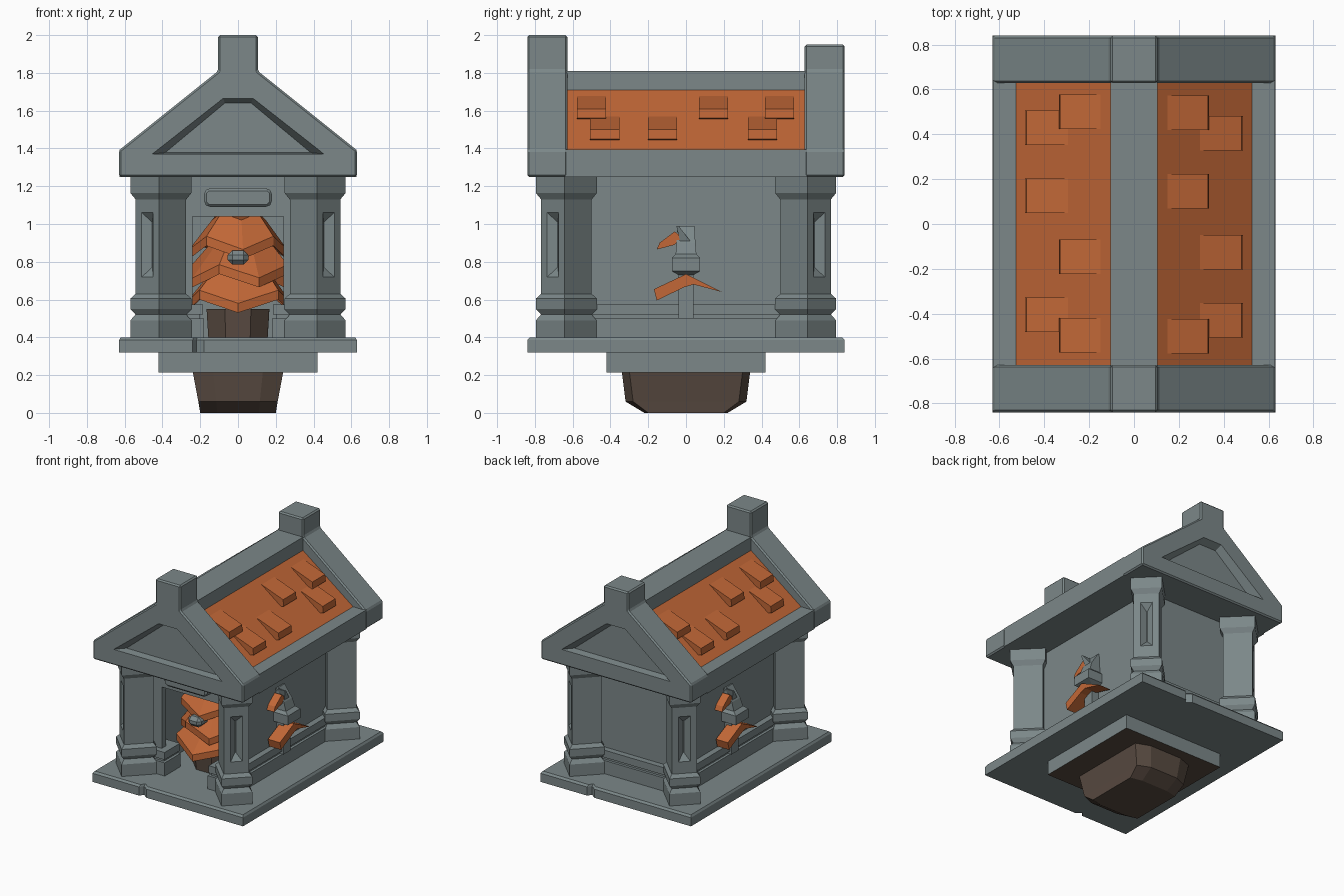
import bpy, bmesh, math, random
from mathutils import Vector

random.seed(4)
cube = bpy.data.objects.get("Cube")
if cube:
    bpy.data.objects.remove(cube, do_unlink=True)


def material(name, rgb):
    m = bpy.data.materials.new(name)
    m.use_nodes = True
    m.diffuse_color = (*rgb, 1)
    m.node_tree.nodes["Principled BSDF"].inputs["Base Color"].default_value = (*rgb, 1)
    return m


STONE = material("grey stone", (0.2, 0.245, 0.25))
ORANGE = material("burnt orange", (0.54, 0.137, 0.038))
BROWN = material("dark brown", (0.1, 0.07, 0.053))


def add_loft(bm, sections):
    """Skin equal-length loops of points and cap both ends."""
    rings = [[bm.verts.new(p) for p in s] for s in sections]
    n = len(rings[0])
    for a, b in zip(rings, rings[1:]):
        for i in range(n):
            j = (i + 1) % n
            bm.faces.new((a[i], a[j], b[j], b[i]))
    bm.faces.new(rings[0])
    bm.faces.new(rings[-1])


def make(name, lofts, *mats, rule=None, bevel=0):
    bm = bmesh.new()
    for sections in lofts:
        add_loft(bm, sections)
    bmesh.ops.recalc_face_normals(bm, faces=bm.faces)
    bm.normal_update()
    if rule:
        for f in bm.faces:
            f.material_index = int(rule(f))
    me = bpy.data.meshes.new(name)
    bm.to_mesh(me)
    bm.free()
    for m in mats:
        me.materials.append(m)
    ob = bpy.data.objects.new(name, me)
    bpy.context.collection.objects.link(ob)
    if bevel:
        mod = ob.modifiers.new("edge", "BEVEL")
        mod.width, mod.segments = bevel, 1
        mod.limit_method = "ANGLE"
    return ob


def carve(ob, sections):
    """Cut a lofted shape out of an object and discard the cutter."""
    cutter = make("cutter", [sections], STONE)
    cutter.hide_render = True
    mod = ob.modifiers.new("cut", "BOOLEAN")
    mod.operation, mod.solver, mod.object = "DIFFERENCE", "EXACT", cutter
    dg = bpy.context.evaluated_depsgraph_get()
    me = bpy.data.meshes.new_from_object(ob.evaluated_get(dg))
    ob.modifiers.clear()
    ob.data = me
    bpy.data.objects.remove(cutter, do_unlink=True)


def box(x0, x1, y0, y1, z0, z1):
    return [[(x0, y0, z), (x1, y0, z), (x1, y1, z), (x0, y1, z)] for z in (z0, z1)]


def along_y(profile, y0, y1):
    return [[(x, y, z) for x, z in profile] for y in (y0, y1)]


def along_x(profile, x0, x1, flip):
    return [[(x, y * flip, z) for y, z in profile] for x in (x0, x1)]


def mirrored(half):
    return half + [(-x, z) for x, z in reversed(half)]


# Hanging rock below the plinth
def rock_ring(x, shoulder, y, z):
    c = x * 0.55
    return [(x, shoulder, z), (c, y, z), (-c, y, z), (-x, shoulder, z),
            (-x, -shoulder, z), (-c, -y, z), (c, -y, z), (x, -shoulder, z)]


make("rock_foot", [[rock_ring(0.2, 0.2, 0.22, 0), rock_ring(0.21, 0.28, 0.32, 0.06),
                    rock_ring(0.24, 0.3, 0.34, 0.22)]], BROWN)

# Plinth with an earthy underside, and floor slab with a chipped edge
make("plinth", [box(-0.42, 0.42, -0.42, 0.42, 0.215, 0.325)], STONE, BROWN,
     rule=lambda f: f.normal.z < -0.9)
half_plan = [(-0.63, -0.84), (-0.24, -0.84), (-0.22, -0.81), (-0.18, -0.84), (0.63, -0.84)]
plan = half_plan + [(-x, -y) for x, y in half_plan]
make("floor_slab", [[[(x * s, y * s, z) for x, y in plan]
                     for z, s in ((0.32, 1), (0.385, 1), (0.4, 0.985))]], STONE)

# Hollow walls with a doorway
WX, WY = 0.35, 0.57
walls = [box(-WX, WX, WY - 0.04, WY, 0.4, 1.25), box(-0.24, 0.24, -WY, 0.05 - WY, 1.04, 1.25)]
for s in (-1, 1):
    walls.append(box(s * (WX - 0.04), s * WX, 0.02 - WY, WY - 0.02, 0.4, 1.25))
    walls.append(box(s * 0.24, s * WX, -WY, 0.05 - WY, 0.4, 1.25))
make("walls", walls, STONE)

# Stepped skirting, with returns into the doorway
skirting = []
for out, z0, z1 in ((0.05, 0.4, 0.5), (0.03, 0.5, 0.52), (0.045, 0.52, 0.575)):
    skirting.append(box(-WX, WX, WY - 0.02, WY + out, z0, z1))
    for s in (-1, 1):
        skirting.append(box(s * (WX - 0.02), s * (WX + out), -WY, WY, z0, z1))
        skirting.append(box(s * (0.23 - out), s * WX, -WY - out, -0.43, z0, z1))
make("skirting", skirting, STONE)

# Plaque over the doorway
make("door_plaque", [along_y([(-0.18, 1.11), (-0.16, 1.09), (0.16, 1.09), (0.18, 1.11),
                              (0.18, 1.17), (0.16, 1.19), (-0.16, 1.19), (-0.18, 1.17)],
                             -0.635, -0.56)], STONE, bevel=0.018)


# Diagonal corner columns, each with a carved groove
def diagonal(u, v, z, sx, sy):
    return (sx * (u + v) / math.sqrt(2), sy * ((u - v) / math.sqrt(2) + 0.225), z)


def column_ring(z, d, sx, sy):
    u0, u1, v = 0.475 - d, 0.679 + d, 0.0875 + d
    return [diagonal(u, w, z, sx, sy) for u, w in ((u0, -v), (u1, -v), (u1, v), (u0, v))]


COLUMN = [(0.4, 0.02), (0.49, 0.02), (0.52, 0), (0.55, 0.02), (0.605, 0.02), (0.63, 0),
          (1.13, 0), (1.165, 0.02), (1.25, 0.02)]
for sx in (-1, 1):
    for sy in (-1, 1):
        side = ("front" if sy < 0 else "back") + ("_left" if sx > 0 else "_right")
        col = make(side + "_column", [[column_ring(z, d, sx, sy) for z, d in COLUMN]], STONE)
        groove = [[diagonal(u, v, z, sx, sy) for v, z in
                   ((-w, 0.89 - h), (w, 0.89 - h), (w, 0.89 + h), (-w, 0.89 + h))]
                  for u, w, h in ((0.684, 0.047, 0.178), (0.642, 0.003, 0.12))]
        carve(col, groove)

# Roof: ridge and eaves in stone, sloping panels in orange
make("roof", [along_y(mirrored([(0.628, 1.25), (0.628, 1.395), (0.525, 1.395),
                                (0.105, 1.71), (0.105, 1.81)]), -0.64, 0.64)],
     STONE, ORANGE, rule=lambda f: 0.3 < f.normal.z < 0.95)

# Gable ends with finial blocks and a sunken panel
for name, s, top in (("front_gable", -1, 2.0), ("back_gable", 1, 1.95)):
    gable = make(name, [along_y(mirrored([(0.63, 1.25), (0.63, 1.39), (0.105, 1.81), (0.105, top)]),
                                s * 0.84, s * 0.628)], STONE, bevel=0.01)
    outer = mirrored([(0.46, 1.37), (0.08, 1.668)])
    inner = mirrored([(0.385, 1.378), (0.07, 1.64)])
    carve(gable, [[(x, s * 0.845, z) for x, z in outer], [(x, s * 0.785, z) for x, z in inner]])

# Raised roof tiles
tiles = []
TILE = [(0.14, 1.68), (0.33, 1.61), (0.335, 1.56), (0.29, 1.55)]
for dx, dz, ys in ((0, 0, (0.495, 0.145, -0.5)), (0.15, -0.11, (0.405, -0.125, -0.43))):
    for y in ys:
        for s in (-1, 1):
            prof = [(s * (x + dx), z + dz) for x, z in TILE]
            tiles.append(along_y(prof, s * y - 0.077, s * y + 0.077))
make("roof_tiles", tiles, ORANGE)

# Layered drooping foliage on a trunk inside the doorway
make("trunk", [[[(r * math.cos(a * math.pi / 4 + 0.39), r * math.sin(a * math.pi / 4 + 0.39) - 0.25, z)
                 for a in range(8)] for z, r in ((0.4, 0.17), (0.55, 0.18))]], BROWN)
layers = []
for z, radius, rise, turn in ((0.565, 0.3, 0.27, 0), (0.7, 0.28, 0.28, 0.4), (0.85, 0.26, 0.25, 0.1)):
    low = []
    for i in range(8):
        a = turn + i * math.tau / 8
        r = radius * random.uniform(0.92, 1.03)
        droop = 0.035 if i % 2 else -0.035
        low.append(Vector((r * math.cos(a), r * math.sin(a) - 0.24, z + droop)))
    top = Vector((random.uniform(-0.04, 0.04), -0.24, z + rise))
    rim = [p + Vector((0, 0, 0.05)) for p in low]
    crown = [top.lerp(p, 0.55) + Vector((0, 0, 0.05)) for p in rim]
    layers.append([low, rim, crown])
make("foliage", layers, ORANGE)
make("foliage_stone", [box(-0.055, 0.055, -0.54, -0.42, 0.785, 0.86)], STONE, bevel=0.025)


# Wall ornaments: stone bracket with orange wings
def bracket_ring(z, w, depth, s, shift=0):
    return [(s * x, s * y, z) for x, y in
            ((WX - 0.01, shift - w), (WX + depth, shift - w),
             (WX + depth, shift + w), (WX - 0.01, shift + w))]


WING = [(-0.155, 0.595), (-0.17, 0.655), (0, 0.735), (0.19, 0.64), (0.04, 0.68), (-0.01, 0.665)]
FLICK = [(-0.155, 0.865), (-0.14, 0.9), (-0.06, 0.96), (-0.02, 0.93), (-0.06, 0.89)]
for s, side in ((1, "left"), (-1, "right")):
    make(side + "_bracket", [
        [bracket_ring(z, w, d, s) for z, w, d in
         ((0.5, 0.04, 0.06), (0.73, 0.04, 0.06), (0.75, 0.075, 0.12), (0.82, 0.075, 0.12),
          (0.84, 0.055, 0.09), (0.9, 0.05, 0.07), (0.99, 0.045, 0.01))],
        [bracket_ring(0.9, 0.03, 0.06, s, 0), bracket_ring(0.99, 0.006, 0.08, s, -0.045)]], STONE)
    make(side + "_wings", [along_x(WING, s * (WX + 0.02), s * (WX + 0.12), s),
                           along_x(FLICK, s * WX, s * (WX + 0.06), s)], ORANGE)
